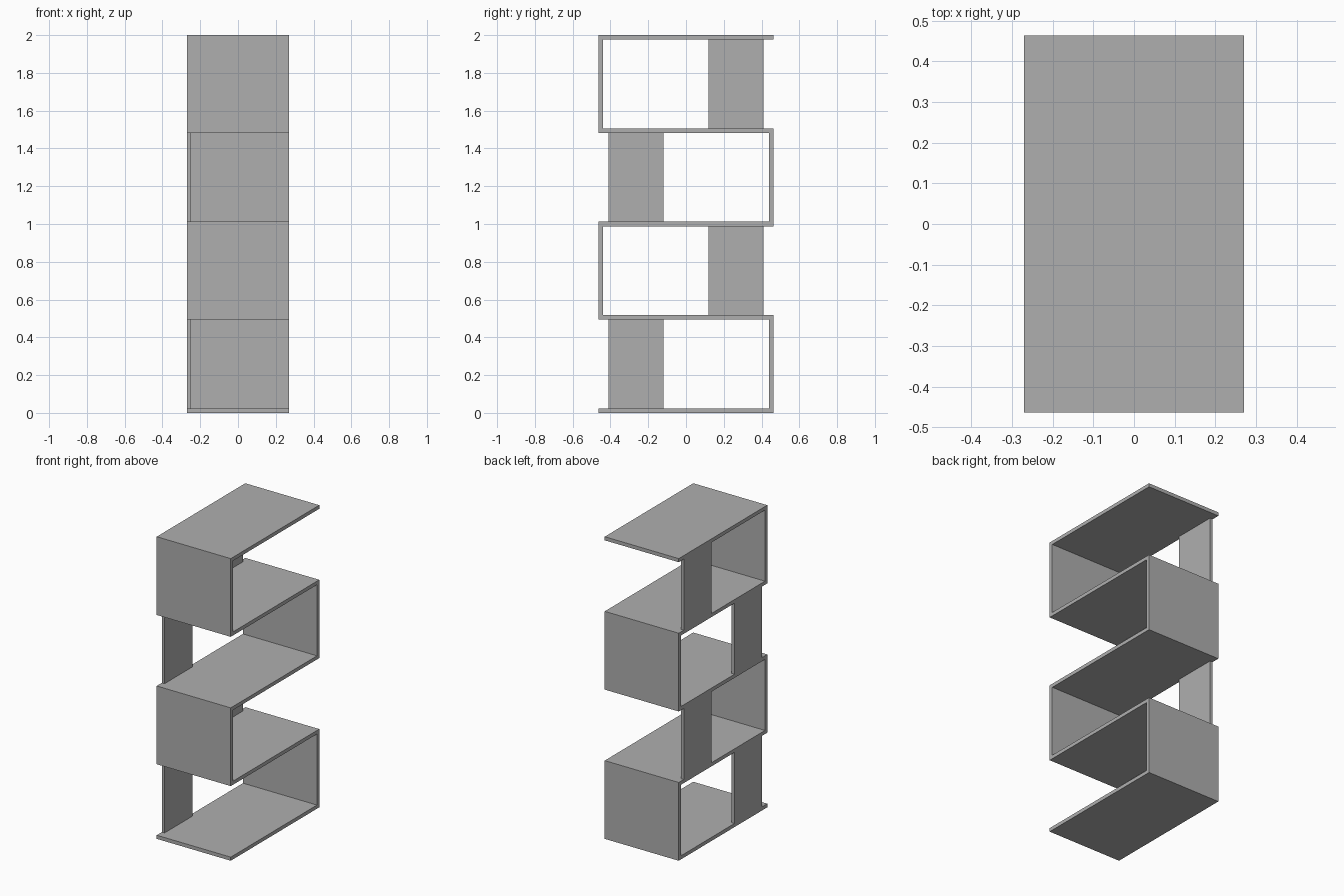
import bpy
import bmesh
from mathutils import Vector

HALF_W, HALF_D = 0.271, 0.463
T = 0.024                      # board thickness
TIERS = 4
STEP = (2 - T) / TIERS         # shelf spacing

if "Cube" in bpy.data.objects:
    bpy.data.objects.remove(bpy.data.objects["Cube"], do_unlink=True)

grey = bpy.data.materials.new("grey board")
grey.use_nodes = True
COLOUR = (0.43, 0.43, 0.43, 1)
grey.diffuse_color = COLOUR
grey.node_tree.nodes["Principled BSDF"].inputs["Base Color"].default_value = COLOUR


def prism(name, outline, x0, x1):
    """Extrude a (y, z) outline from x0 to x1."""
    bm = bmesh.new()
    face = bm.faces.new([bm.verts.new((x0, p[0], p[1])) for p in outline])
    geom = bmesh.ops.extrude_face_region(bm, geom=[face])["geom"]
    verts = [g for g in geom if isinstance(g, bmesh.types.BMVert)]
    bmesh.ops.translate(bm, verts=verts, vec=(x1 - x0, 0, 0))
    bmesh.ops.recalc_face_normals(bm, faces=bm.faces)
    mesh = bpy.data.meshes.new(name)
    bm.to_mesh(mesh)
    bm.free()
    mesh.materials.append(grey)
    obj = bpy.data.objects.new(name, mesh)
    bpy.context.collection.objects.link(obj)
    return obj


# Centre line of the serpentine: back wall first, then alternating
edge = HALF_D - T / 2
path = [Vector((-HALF_D, T / 2))]
for i in range(TIERS):
    side = edge if i % 2 == 0 else -edge
    path += [Vector((side, T / 2 + i * STEP)), Vector((side, T / 2 + (i + 1) * STEP))]
path.append(Vector((HALF_D, 2 - T / 2)))

# Offset the line both ways with square corners
left, right = [], []
for i, p in enumerate(path):
    off = Vector((0, 0))
    if i > 0:
        d = (p - path[i - 1]).normalized()
        off += Vector((-d.y, d.x))
    if i < len(path) - 1:
        d = (path[i + 1] - p).normalized()
        off += Vector((-d.y, d.x))
    left.append(p + off * T / 2)
    right.append(p - off * T / 2)
prism("serpentine_shelves", left + right[::-1], -HALF_W, HALF_W)

# Upright panels on the right-hand rim, at the open end of each tier
for i in range(TIERS):
    s = -1 if i % 2 == 0 else 1
    y0, y1 = s * 0.12, s * 0.41
    z0, z1 = i * STEP + T, (i + 1) * STEP
    prism(f"support_panel_{i + 1}", [(y0, z0), (y1, z0), (y1, z1), (y0, z1)],
          -HALF_W, -HALF_W + 0.02)
